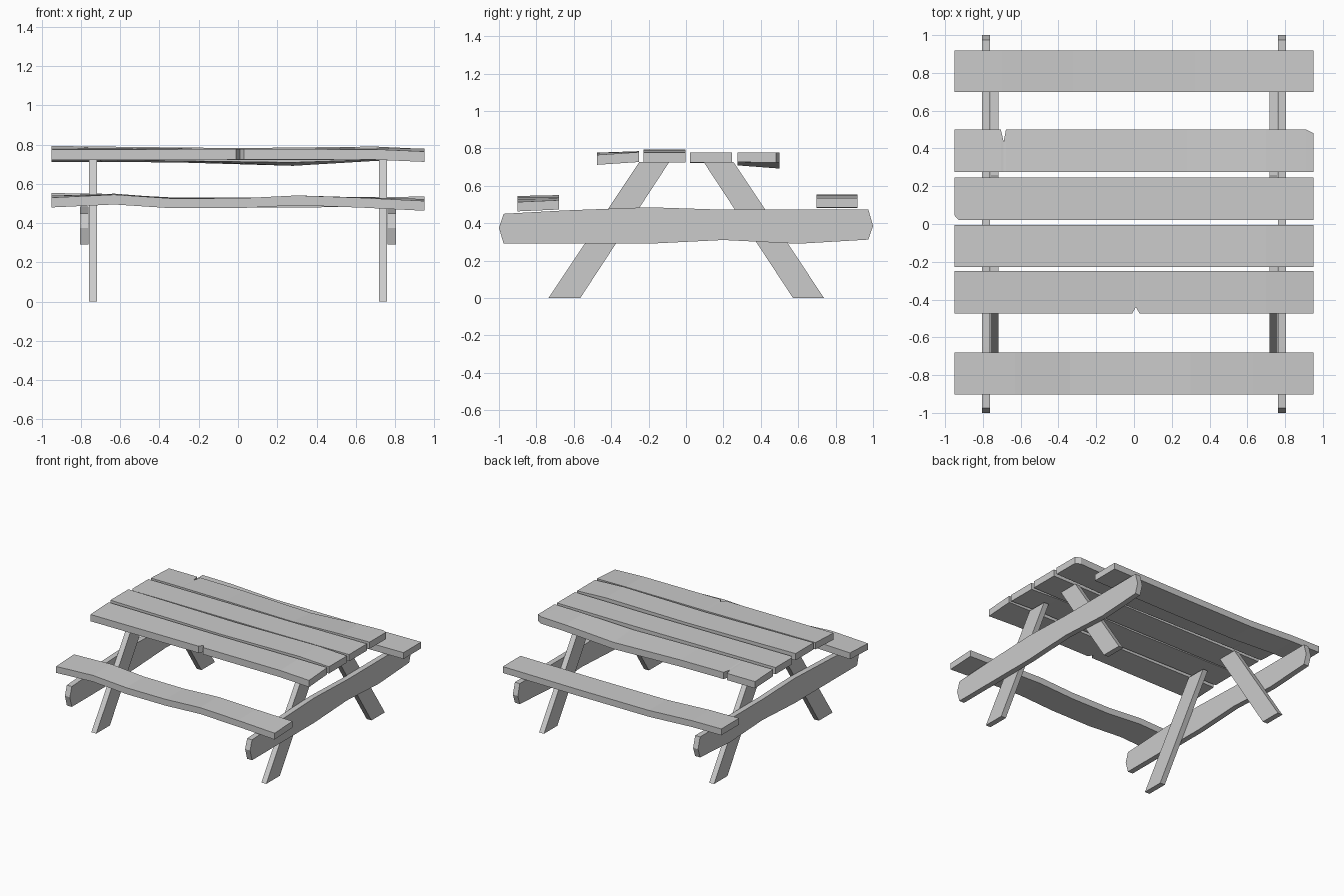
import bpy

if "Cube" in bpy.data.objects:
    bpy.data.objects.remove(bpy.data.objects["Cube"])

T = 0.053  # plank thickness


def make(name, verts, faces):
    me = bpy.data.meshes.new(name)
    me.from_pydata(verts, [], faces)
    me.update()
    ob = bpy.data.objects.new(name, me)
    bpy.context.collection.objects.link(ob)
    return ob


def loft(name, sections, t=T):
    """Board along x; each section is (x, y front, y back, top z front, top z back)."""
    verts, faces = [], []
    for x, y0, y1, z0, z1 in sections:
        verts += [(x, y0, z0 - t), (x, y1, z1 - t), (x, y1, z1), (x, y0, z0)]
    n = len(sections)
    for i in range(n - 1):
        a, b = 4 * i, 4 * i + 4
        for k in range(4):
            m = (k + 1) % 4
            faces.append((a + k, b + k, b + m, a + m))
    faces += [(0, 1, 2, 3), tuple(4 * n - 4 + k for k in (3, 2, 1, 0))]
    return make(name, verts, faces)


def board(name, y0, y1, wave, t=T):
    """Straight-edged board with a worn, wavy top: wave = (x, z front, z back)."""
    return loft(name, [(x, y0, y1, a, b) for x, a, b in wave], t)


def slab(name, profile, x0, x1):
    """Anticlockwise (y, z) profile extruded along x."""
    n = len(profile)
    verts = [(x, y, z) for x in (x0, x1) for y, z in profile]
    faces = [tuple(reversed(range(n))), tuple(range(n, 2 * n))]
    faces += [(i, (i + 1) % n, n + (i + 1) % n, n + i) for i in range(n)]
    return make(name, verts, faces)


# Tabletop planks, two with notches and two with chipped corners
f, b = -0.475, -0.25
loft("tabletop_plank_front", [
    (-0.95, f, b, 0.775, 0.785), (-0.01, f, b, 0.777, 0.78),
    (0.01, -0.44, b, 0.777, 0.78), (0.03, f, b, 0.777, 0.78),
    (0.70, f, b, 0.776, 0.782), (0.95, f, b, 0.765, 0.78)])
board("tabletop_plank_mid_front", -0.228, -0.004,
      [(-0.95, 0.793, 0.793), (-0.7, 0.79, 0.79), (0, 0.782, 0.782),
       (0.7, 0.79, 0.79), (0.95, 0.778, 0.778)])
loft("tabletop_plank_mid_back", [
    (-0.95, 0.045, 0.245, 0.778, 0.778), (-0.93, 0.022, 0.245, 0.778, 0.778),
    (0.3, 0.022, 0.245, 0.775, 0.775), (0.95, 0.022, 0.245, 0.778, 0.778)])
f, b = 0.275, 0.5
loft("tabletop_plank_back", [
    (-0.95, f, b, 0.775, 0.765), (-0.705, f, b, 0.774, 0.765),
    (-0.69, f, 0.435, 0.774, 0.765), (-0.678, f, b, 0.774, 0.765),
    (-0.3, f, b, 0.77, 0.762), (0.28, f, b, 0.762, 0.745),
    (0.7, f, b, 0.776, 0.77), (0.91, f, b, 0.779, 0.777),
    (0.95, f, 0.48, 0.779, 0.778)])

# Benches
board("bench_front", -0.902, -0.68,
      [(-0.95, 0.53, 0.54), (-0.63, 0.545, 0.55), (-0.34, 0.526, 0.528),
       (0, 0.526, 0.526), (0.3, 0.541, 0.541), (0.63, 0.529, 0.531),
       (0.95, 0.513, 0.523)], 0.05)
board("bench_back", 0.698, 0.918,
      [(-0.95, 0.553, 0.553), (-0.7, 0.55, 0.55), (-0.32, 0.53, 0.53),
       (0.32, 0.53, 0.53), (0.95, 0.535, 0.535)], 0.05)

# End frames: one side modelled, mirrored across x
beam = [(-1, 0.375), (-0.975, 0.29), (-0.2, 0.29), (0.2, 0.31), (0.6, 0.29),
        (0.975, 0.312), (1, 0.385), (0.975, 0.473), (0.2, 0.472),
        (-0.2, 0.485), (-0.65, 0.468), (-0.975, 0.45)]
leg_front = [(-0.735, 0), (-0.565, 0), (-0.09, 0.726), (-0.25, 0.726)]
leg_back = [(0.572, 0), (0.738, 0), (0.255, 0.726), (0.095, 0.726)]
frame = [slab("cross_beams", beam, 0.762, 0.805),
         slab("front_legs", leg_front, 0.718, 0.76),
         slab("back_legs", leg_back, 0.718, 0.76)]
for ob in frame:
    ob.modifiers.new("Mirror", 'MIRROR')
    ob.modifiers["Mirror"].use_mirror_merge = False

# Board faces pointing outward: lofts are wound inward, so check the volume sign
import bmesh
for ob in list(bpy.context.collection.objects):
    bm = bmesh.new()
    bm.from_mesh(ob.data)
    bmesh.ops.recalc_face_normals(bm, faces=bm.faces)
    bm.to_mesh(ob.data)
    bm.free()
